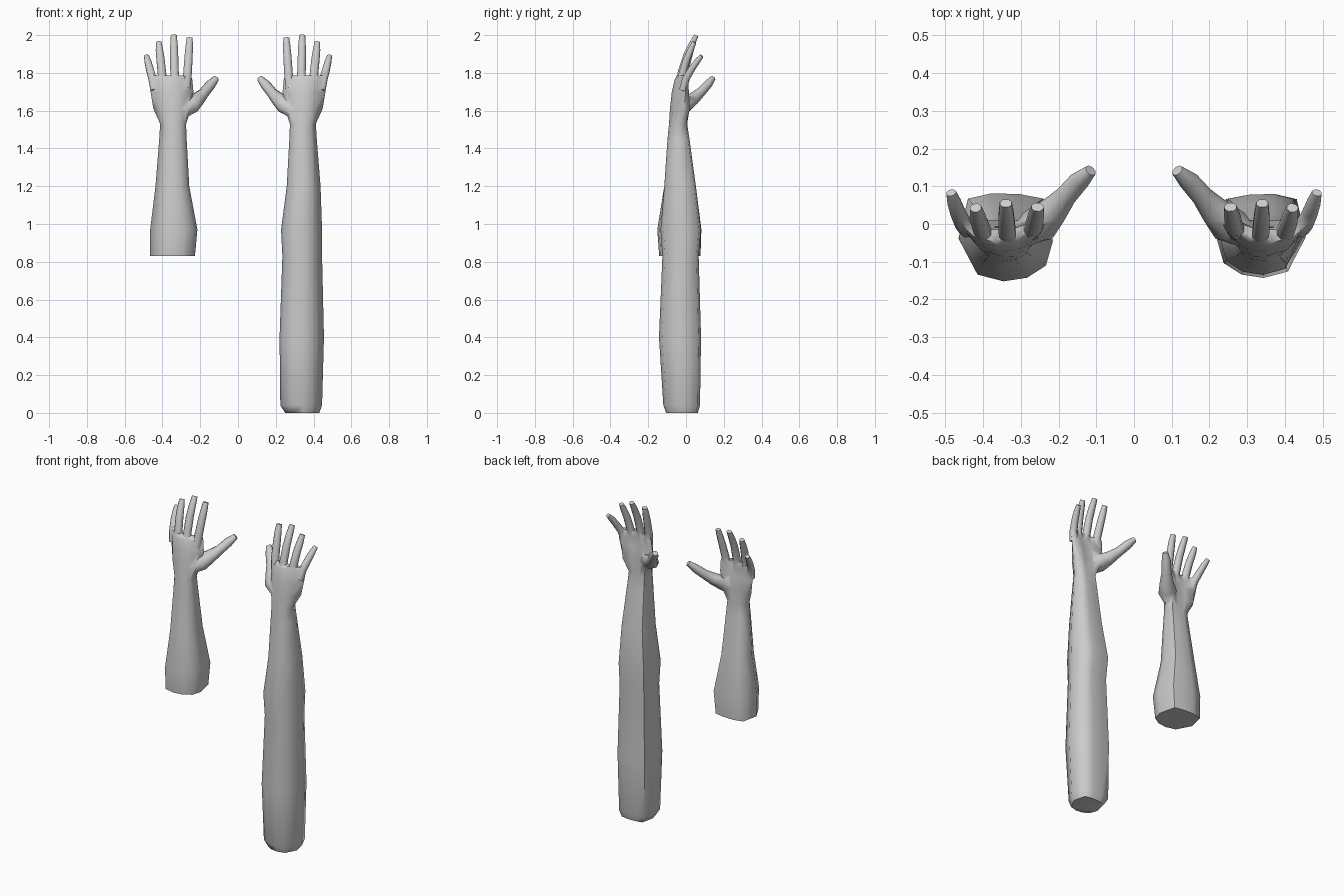
import bpy, bmesh, math
from mathutils import Vector

if "Cube" in bpy.data.objects:
    bpy.data.objects.remove(bpy.data.objects["Cube"])

skin = bpy.data.materials.new("grey_skin")
skin.diffuse_color = (0.6, 0.6, 0.6, 1)
skin.use_nodes = True
skin.node_tree.nodes["Principled BSDF"].inputs["Base Color"].default_value = skin.diffuse_color

# Unit arm cross-section: rounded back of the arm, flat inner side
OUTLINE = [(-1, -.1), (-.85, -.65), (-.45, -.92), (.05, -1), (.6, -.85),
           (1, -.05), (.8, .85), (.3, .97), (-.3, .95), (-.8, .85)]

# Sections: z, x min, x max, y min, y max, cupping
UPPER = [(0, .25, .43, -.105, .065, 0), (.04, .224, .445, -.12, .077, 0),
         (.4, .22, .455, -.143, .083, 0), (.83, .235, .445, -.125, .07, 0),
         (.97, .228, .445, -.135, .083, 0)]
STUMP = [(.83, .228, .465, -.142, .08, 0), (.97, .215, .465, -.152, .085, 0)]
HAND = [(1.2, .258, .437, -.115, .055, 0), (1.45, .272, .417, -.098, .02, 0),
        (1.53, .275, .412, -.09, .008, 0), (1.61, .248, .448, -.085, .008, .03),
        (1.70, .236, .463, -.075, -.005, .04), (1.765, .242, .472, -.06, -.012, .04),
        (1.785, .25, .468, -.05, -.018, .04)]

# Fingers and thumb: centre line points with half width and half depth
DIGITS = {
    "index": [(.275, -.02, 1.72, .024, .022), (.267, -.01, 1.80, .023, .021),
              (.262, .012, 1.88, .022, .019), (.258, .03, 1.94, .02, .017), (.256, .045, 1.985, .016, .012)],
    "middle": [(.335, -.035, 1.72, .024, .022), (.336, -.024, 1.80, .023, .021),
               (.338, .003, 1.89, .022, .019), (.339, .03, 1.95, .02, .017), (.34, .055, 1.998, .016, .012)],
    "ring": [(.395, -.03, 1.72, .024, .022), (.402, -.02, 1.79, .023, .021),
             (.41, .003, 1.87, .022, .019), (.416, .024, 1.92, .02, .017), (.42, .043, 1.963, .015, .012)],
    "little": [(.44, -.015, 1.71, .024, .021), (.453, .0, 1.77, .022, .02),
               (.467, .03, 1.82, .02, .018), (.477, .058, 1.86, .018, .016), (.485, .083, 1.89, .013, .011)],
    "thumb": [(.30, -.035, 1.585, .03, .03), (.255, -.005, 1.63, .052, .04), (.215, .035, 1.66, .038, .034),
              (.18, .075, 1.695, .027, .026), (.145, .115, 1.738, .026, .023), (.115, .142, 1.772, .016, .014)],
}


def skin_rings(name, rings, side):
    """Bridge equal rings of points and cap both ends."""
    bm = bmesh.new()
    rows = [[bm.verts.new((side * p[0], p[1], p[2])) for p in r] for r in rings]
    n = len(rows[0])
    for a, b in zip(rows, rows[1:]):
        for i in range(n):
            j = (i + 1) % n
            bm.faces.new((a[i], a[j], b[j], b[i]))
    bm.faces.new(rows[0])
    bm.faces.new(rows[-1])
    bmesh.ops.recalc_face_normals(bm, faces=bm.faces)
    me = bpy.data.meshes.new(name)
    bm.to_mesh(me)
    bm.free()
    me.materials.append(skin)
    ob = bpy.data.objects.new(name, me)
    bpy.context.collection.objects.link(ob)
    return ob


def section(z, x0, x1, y0, y1, cup):
    return [((x0 + x1) / 2 + u * (x1 - x0) / 2,
             (y0 + y1) / 2 + v * (y1 - y0) / 2 + cup * u * u, z) for u, v in OUTLINE]


def digit_rings(path, sides=8):
    pts = [Vector(p[:3]) for p in path]
    rings = []
    for i, p in enumerate(path):
        t = (pts[min(i + 1, len(pts) - 1)] - pts[max(i - 1, 0)]).normalized()
        depth = t.cross(Vector((1, 0, 0))).normalized()
        width = depth.cross(t)
        ring = []
        for k in range(sides):
            a = math.tau * (k + .5) / sides
            ring.append(pts[i] + width * p[3] * 1.06 * math.cos(a) + depth * p[4] * 1.06 * math.sin(a))
        rings.append(ring)
    return rings


def build_arm(name, sections, side):
    arm = skin_rings(name, [section(*s) for s in sections], side)
    bpy.context.view_layer.objects.active = arm
    # Fuse each digit into the palm
    for label, path in DIGITS.items():
        digit = skin_rings(label, digit_rings(path), side)
        mod = arm.modifiers.new(label, 'BOOLEAN')
        mod.operation = 'UNION'
        mod.solver = 'EXACT'
        mod.object = digit
        bpy.ops.object.modifier_apply(modifier=mod.name)
        bpy.data.objects.remove(digit)
    bpy.ops.object.select_all(action='DESELECT')
    arm.select_set(True)
    bpy.ops.object.shade_smooth_by_angle(angle=math.radians(65))


build_arm("right_arm", UPPER + HAND, 1)
build_arm("left_forearm", STUMP + HAND, -1)
